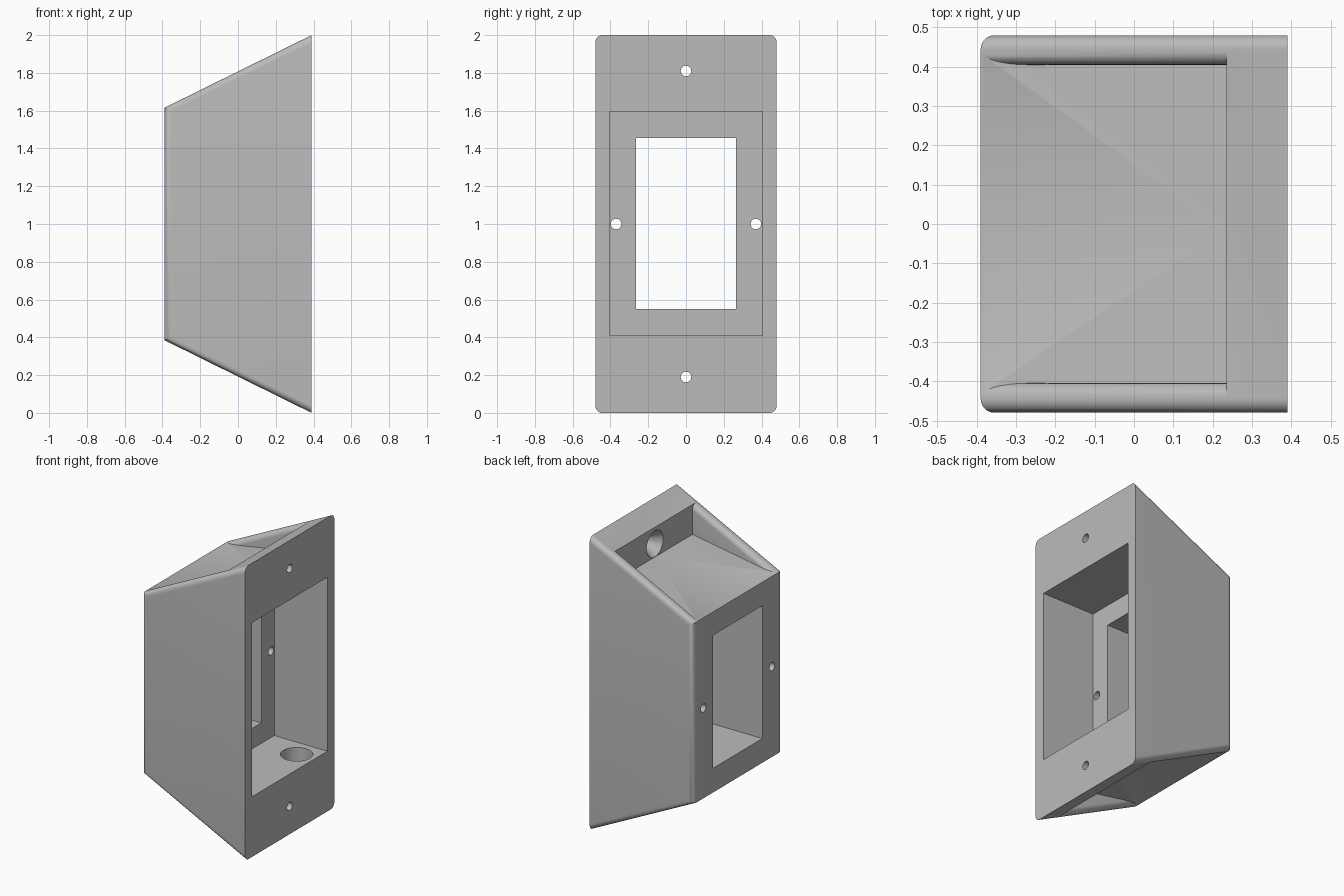
import bpy, bmesh, math
from mathutils import Matrix

if "Cube" in bpy.data.objects:
    bpy.data.objects.remove(bpy.data.objects["Cube"])

GREY = bpy.data.materials.new("light_grey")
GREY.diffuse_color = (0.5, 0.5, 0.5, 1)
GREY.use_nodes = True
GREY.node_tree.nodes["Principled BSDF"].inputs["Base Color"].default_value = GREY.diffuse_color


def finish(bm, name):
    bmesh.ops.recalc_face_normals(bm, faces=bm.faces[:])
    me = bpy.data.meshes.new(name)
    bm.to_mesh(me)
    bm.free()
    ob = bpy.data.objects.new(name, me)
    bpy.context.collection.objects.link(ob)
    me.materials.append(GREY)
    return ob


def prism(name, profile, y0, y1, round_edge=None, radius=0.035):
    """Extrude an x-z profile along y; round the edges picked by a rule."""
    bm = bmesh.new()
    face = bm.faces.new([bm.verts.new((x, y0, z)) for x, z in profile])
    new = bmesh.ops.extrude_face_region(bm, geom=[face])["geom"]
    bmesh.ops.translate(bm, vec=(0, y1 - y0, 0),
                        verts=[v for v in new if isinstance(v, bmesh.types.BMVert)])
    bmesh.ops.recalc_face_normals(bm, faces=bm.faces[:])
    if round_edge:
        edges = [e for e in bm.edges if round_edge(*[v.co for v in e.verts])]
        bmesh.ops.bevel(bm, geom=edges, offset=radius, segments=8,
                        profile=0.5, affect='EDGES')
    return finish(bm, name)


def box(name, x0, x1, y, z0, z1):
    return prism(name, [(x0, z0), (x1, z0), (x1, z1), (x0, z1)], -y, y)


def tube(name, centre, r1, r2, depth, axis):
    """Cylinder or cone along an axis, r1 at the low end."""
    bm = bmesh.new()
    rot = Matrix.Rotation(math.pi / 2, 4, 'Y') if axis == 'X' else Matrix()
    bmesh.ops.create_cone(bm, cap_ends=True, segments=40, radius1=r1, radius2=r2,
                          depth=depth, matrix=Matrix.Translation(centre) @ rot)
    return finish(bm, name)


def combine(body, other, operation):
    mod = body.modifiers.new("combine", 'BOOLEAN')
    mod.operation, mod.solver, mod.object = operation, 'EXACT', other
    bpy.context.view_layer.objects.active = body
    bpy.ops.object.modifier_apply(modifier=mod.name)
    bpy.data.objects.remove(other)


# Core: front block with recessed sloping top and bottom, and mounting flange
FX, BX, PX = -0.39, 0.39, 0.235
FRONT_Z, FLANGE_Z, FLOOR_Z = 1.615, 1.923, 1.72
upper = [(FX, FRONT_Z), (PX, FLOOR_Z), (PX, FLANGE_Z), (BX, 2.0)]
lower = [(x, 2 - z) for x, z in reversed(upper)]
housing = prism("housing", upper + lower, -0.4425, 0.4425)

# Side walls: tapered plates with round rails and a round outer front edge
side = [(FX, FRONT_Z), (BX, 2.0), (BX, 0.0), (FX, 0.385)]


def rounded(a, b):
    along_y = abs(a.y - b.y) > 0.01
    sloped = abs(a.x - b.x) > 0.1
    outer_front = a.x < 0 and b.x < 0 and abs(a.y) > 0.45
    return not along_y and (sloped or outer_front)


for s in (-1, 1):
    combine(housing, prism("side_wall", side, s * 0.405, s * 0.48, rounded), 'UNION')

# Rear cavity and front window
combine(housing, box("cavity", -0.01, 0.5, 0.405, 0.41, 1.595), 'DIFFERENCE')
combine(housing, box("window", -0.5, 0.1, 0.265, 0.55, 1.455), 'DIFFERENCE')

# Countersunk mounting holes in the flange
for z in (0.19, 1.81):
    combine(housing, tube("mount_hole", (0.35, 0, z), 0.028, 0.028, 0.3, 'X'), 'DIFFERENCE')
    combine(housing, tube("countersink", (0.28, 0, z), 0.092, 0.028, 0.1, 'X'), 'DIFFERENCE')

# Screw holes beside the window
for y in (-0.37, 0.37):
    combine(housing, tube("screw_hole", (-0.2, y, 1), 0.028, 0.028, 0.6, 'X'), 'DIFFERENCE')

# Cable hole in the cavity floor
combine(housing, tube("cable_hole", (0.26, 0.26, 0.36), 0.1, 0.1, 0.22, 'Z'), 'DIFFERENCE')

# Smooth rounds, sharp corners
bpy.ops.object.select_all(action='DESELECT')
housing.select_set(True)
bpy.context.view_layer.objects.active = housing
bpy.ops.object.shade_smooth_by_angle(angle=math.radians(30))
